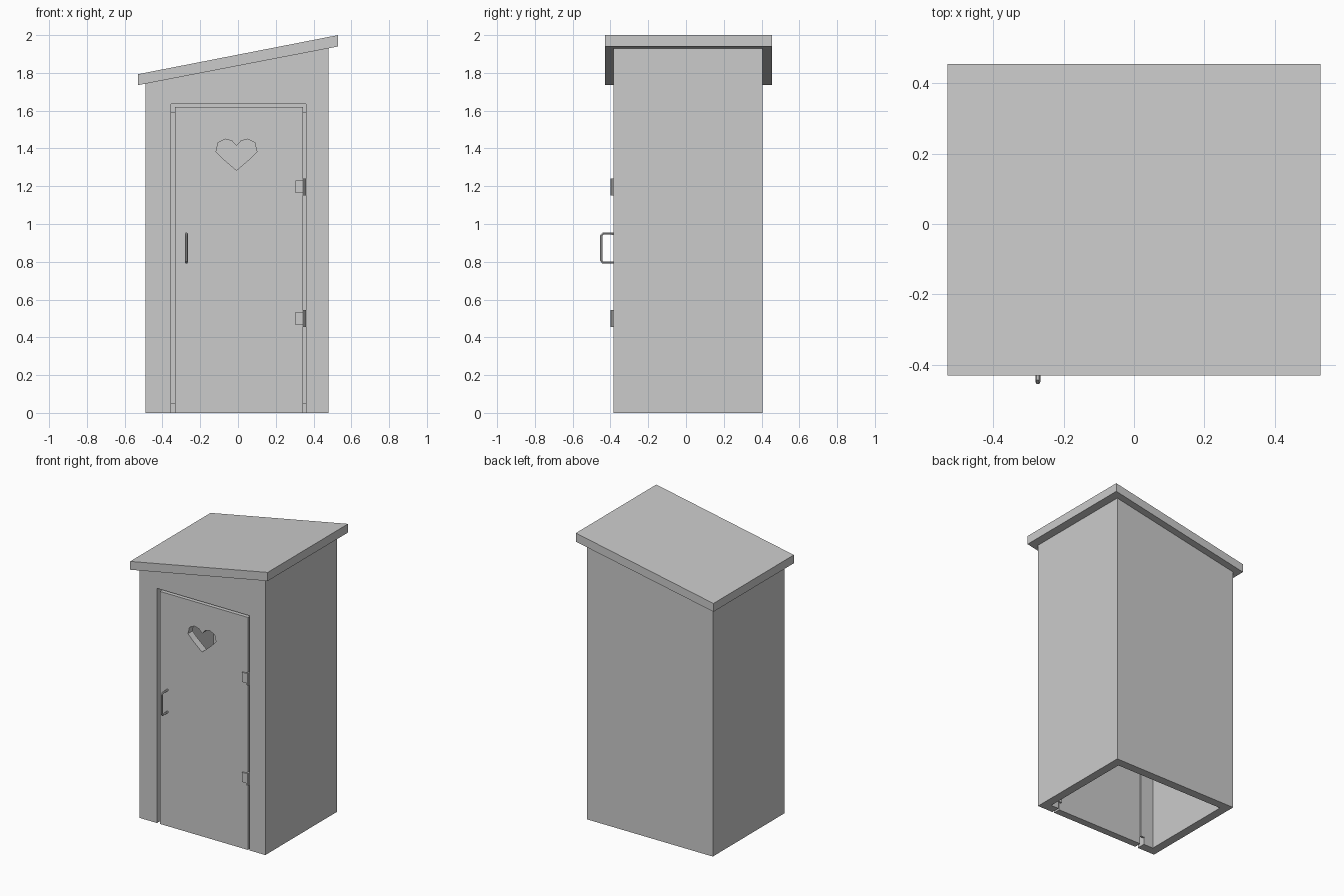
import bpy, bmesh

if "Cube" in bpy.data.objects:
    bpy.data.objects.remove(bpy.data.objects["Cube"])


def prism(name, pts, y0, y1):
    """Extrude an (x, z) profile along y."""
    bm = bmesh.new()
    face = bm.faces.new([bm.verts.new((x, y0, z)) for x, z in pts])
    ext = bmesh.ops.extrude_face_region(bm, geom=[face])
    verts = [v for v in ext["geom"] if isinstance(v, bmesh.types.BMVert)]
    bmesh.ops.translate(bm, verts=verts, vec=(0, y1 - y0, 0))
    bmesh.ops.recalc_face_normals(bm, faces=bm.faces)
    mesh = bpy.data.meshes.new(name)
    bm.to_mesh(mesh)
    bm.free()
    obj = bpy.data.objects.new(name, mesh)
    bpy.context.collection.objects.link(obj)
    return obj


def box(name, x0, x1, y0, y1, z0, z1):
    return prism(name, [(x0, z0), (x1, z0), (x1, z1), (x0, z1)], y0, y1)


def cut(obj, cutter):
    """Subtract the cutter, apply the result and delete the cutter."""
    cutter.hide_render = True
    mod = obj.modifiers.new("cut", "BOOLEAN")
    mod.object = cutter
    mod.operation = "DIFFERENCE"
    mod.solver = "EXACT"
    bpy.context.view_layer.objects.active = obj
    bpy.ops.object.modifier_apply(modifier=mod.name)
    bpy.data.objects.remove(cutter)


def eave(x):
    """Height of the roof underside at x."""
    return 1.735 + (x + 0.53) * 0.205 / 1.06


X0, X1, Y0, Y1, T = -0.49, 0.48, -0.385, 0.405, 0.06

# Hollow walls with a slanted top and a door opening
walls = prism("walls", [(X0, 0), (X1, 0), (X1, eave(X1)), (X0, eave(X0))], Y0, Y1)
cut(walls, box("inside_cutter", X0 + T, X1 - T, Y0 + T, Y1 - T, -0.1, 2.2))
cut(walls, box("opening_cutter", -0.355, 0.36, Y0 - 0.1, Y0 + 0.1, -0.1, 1.635))

# Slanted roof slab
prism("roof", [(-0.53, eave(-0.53)), (0.53, eave(0.53)), (0.53, 2.0), (-0.53, 1.793)],
      -0.43, 0.455)

# Door with a heart-shaped hole
HX = -0.008
half = [(0.024, 1.44), (0.06, 1.449), (0.097, 1.43), (0.108, 1.383), (0.07, 1.344)]
heart = [(HX, 1.413)] + [(HX + x, z) for x, z in half] + [(HX, 1.284)]
heart += [(HX - x, z) for x, z in reversed(half)]
door = box("door", -0.333, 0.345, Y0, Y0 + 0.05, 0, 1.62)
cut(door, prism("heart_cutter", heart, Y0 - 0.1, Y0 + 0.1))

# Stop strips behind the side gaps
for side, x in (("left", -0.345), ("right", 0.352)):
    box("door_stop_" + side, x - 0.016, x + 0.016, Y0 + 0.052, Y0 + 0.065, 0.05, 1.59)

# Hinges: a flat leaf and an upright barrel
for label, z in (("lower", 0.5), ("upper", 1.197)):
    box("hinge_leaf_" + label, 0.305, 0.35, Y0 - 0.009, Y0 + 0.005, z - 0.034, z + 0.034)
    bpy.ops.mesh.primitive_cylinder_add(vertices=8, radius=0.009, depth=0.09,
                                        location=(0.352, Y0 - 0.006, z))
    bpy.context.object.name = "hinge_barrel_" + label

# Bent door handle
path = [(-0.38, 0.949), (-0.44, 0.949), (-0.449, 0.938),
        (-0.449, 0.807), (-0.44, 0.796), (-0.38, 0.796)]
curve = bpy.data.curves.new("handle", "CURVE")
curve.dimensions = "3D"
curve.bevel_depth = 0.007
curve.bevel_resolution = 1
curve.use_fill_caps = True
spline = curve.splines.new("POLY")
spline.points.add(len(path) - 1)
for point, (y, z) in zip(spline.points, path):
    point.co = (-0.273, y, z, 1)
spline.use_smooth = False
bpy.context.collection.objects.link(bpy.data.objects.new("handle", curve))
